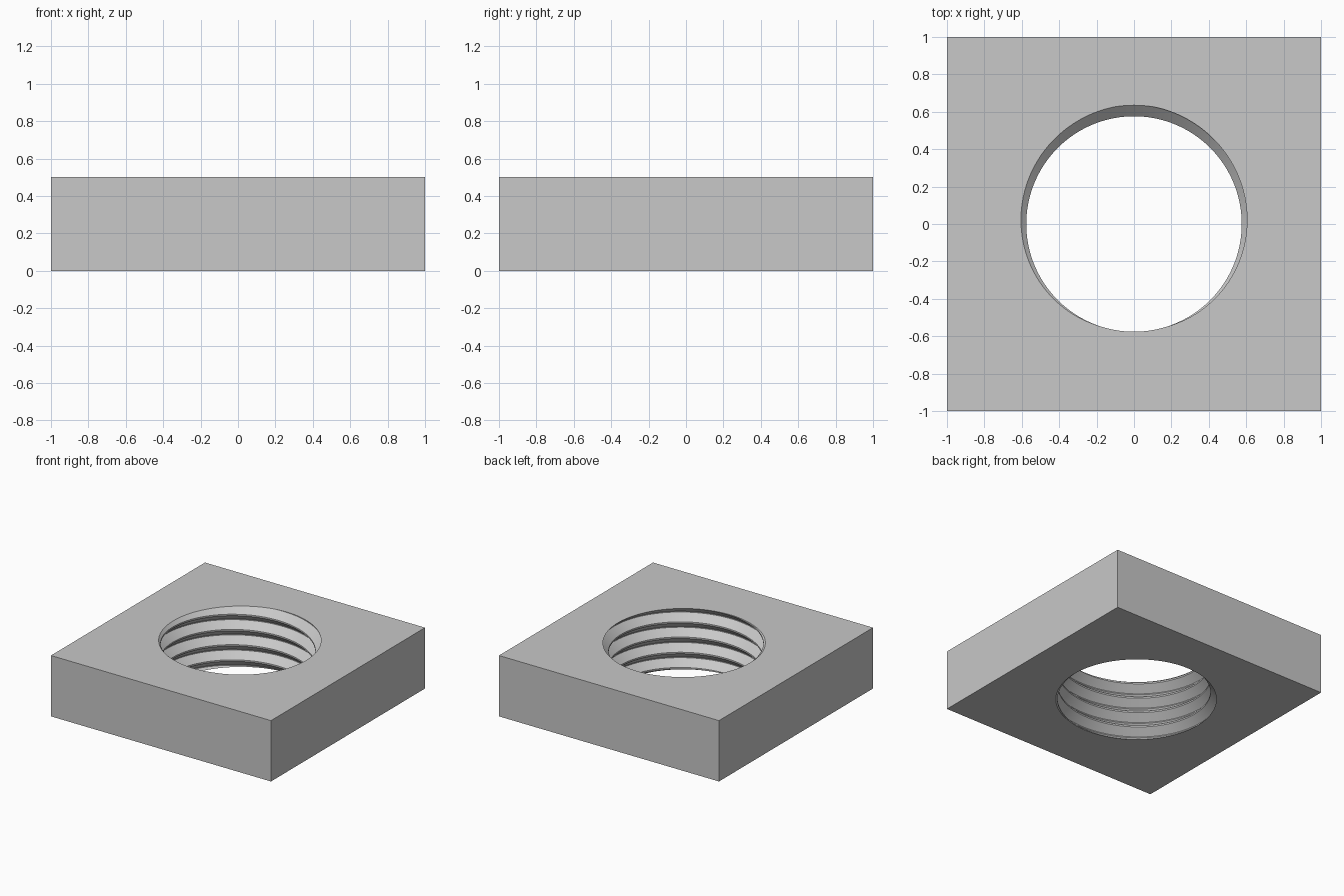
import bpy
import bmesh
from math import sin, cos, pi

cube = bpy.data.objects.get("Cube")
if cube:
    bpy.data.objects.remove(cube, do_unlink=True)

HALF = 1.0
HEIGHT = 0.5
PITCH = 0.125
CREST, ROOT = 0.576, 0.635
SEGMENTS = 128

# Thread profile over one pitch: height offset from the crest centre, radius
profile = [(-0.006, CREST), (0.006, CREST), (0.059, ROOT), (0.066, ROOT)]

steel = bpy.data.materials.new("grey_steel")
steel.use_nodes = True
colour = (0.58, 0.58, 0.58, 1)
steel.diffuse_color = colour
steel.node_tree.nodes["Principled BSDF"].inputs["Base Color"].default_value = colour

bm = bmesh.new()

# Right-handed helical thread wall, running past both ends
columns = []
for i in range(SEGMENTS + 1):
    angle = 2 * pi * i / SEGMENTS - pi / 2
    rise = PITCH * i / SEGMENTS
    columns.append([
        bm.verts.new((r * cos(angle), r * sin(angle), turn * PITCH + rise + dz))
        for turn in range(-2, 7) for dz, r in profile])
for a, b in zip(columns, columns[1:]):
    for j in range(len(a) - 1):
        bm.faces.new((a[j], b[j], b[j + 1], a[j + 1]))
bmesh.ops.remove_doubles(bm, verts=bm.verts, dist=1e-5)

# Trim the thread flush with the two flat ends
for z, direction in ((0, -1), (HEIGHT, 1)):
    bmesh.ops.bisect_plane(bm, geom=bm.verts[:] + bm.edges[:] + bm.faces[:],
                           dist=1e-6, plane_co=(0, 0, z),
                           plane_no=(0, 0, direction), clear_outer=True)
bmesh.ops.remove_doubles(bm, verts=bm.verts, dist=1e-5)
rims = [e for e in bm.edges if e.is_boundary]

# Flat ends: fill between each thread rim and its square outline
squares = []
for z in (0, HEIGHT):
    corners = [bm.verts.new((x * HALF, y * HALF, z))
               for x, y in ((-1, -1), (1, -1), (1, 1), (-1, 1))]
    outline = [bm.edges.new((corners[k], corners[(k + 1) % 4])) for k in range(4)]
    rim = [e for e in rims if all(abs(v.co.z - z) < 1e-4 for v in e.verts)]
    bmesh.ops.triangle_fill(bm, use_beauty=True, use_dissolve=False,
                            edges=outline + rim, normal=(0, 0, 1))
    squares.append(corners)

# Four outer sides
low, high = squares
for k in range(4):
    n = (k + 1) % 4
    bm.faces.new((low[k], low[n], high[n], high[k]))
bmesh.ops.recalc_face_normals(bm, faces=bm.faces)

mesh = bpy.data.meshes.new("square_nut")
bm.to_mesh(mesh)
bm.free()
mesh.materials.append(steel)
nut = bpy.data.objects.new("square_nut", mesh)
bpy.context.collection.objects.link(nut)

bpy.ops.object.select_all(action="DESELECT")
nut.select_set(True)
bpy.context.view_layer.objects.active = nut
bpy.ops.object.shade_smooth_by_angle(angle=pi / 9)
